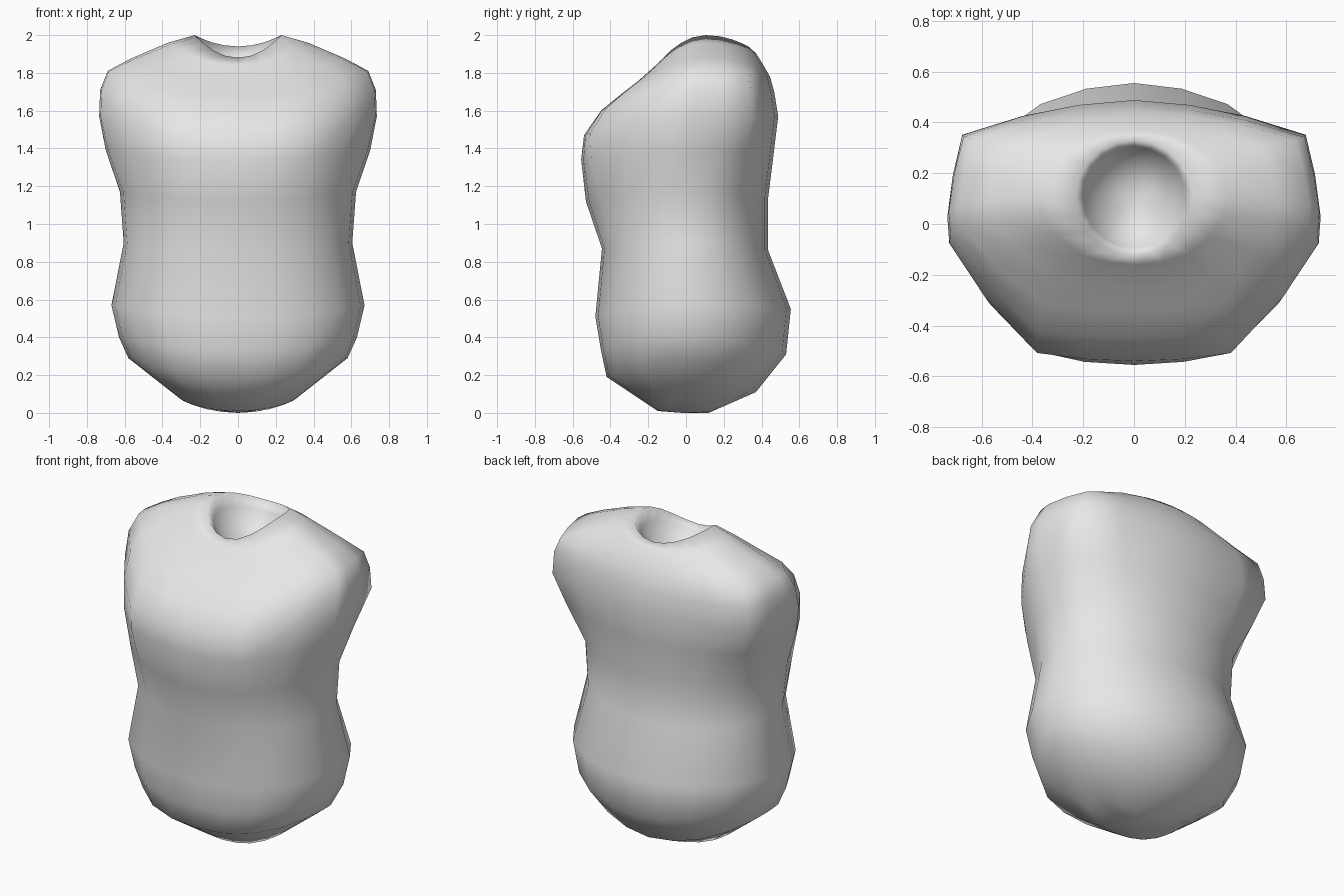
import bpy, bmesh, math

if "Cube" in bpy.data.objects:
    bpy.data.objects.remove(bpy.data.objects["Cube"])

# Half cross-sections running from front centre round the side to back centre
HIP = [(0, -1), (.3, -.97), (.58, -.86), (.82, -.62), (.97, -.25), (1, .05),
       (.95, .35), (.8, .63), (.55, .85), (.28, .96), (0, 1)]
CHEST = [(0, -1), (.26, -.985), (.52, -.94), (.8, -.53), (.99, -.14), (1, .06),
         (.97, .4), (.92, .72), (.6, .87), (.3, .96), (0, 1)]
ROUND = [(math.sin(math.pi * i / 10), -math.cos(math.pi * i / 10)) for i in range(11)]


def blend(a, b, t):
    return [(p[0] + (q[0] - p[0]) * t, p[1] + (q[1] - p[1]) * t) for p, q in zip(a, b)]


def add_ring(bm, profile, zf, zs, zb, yf, yb, w, ys):
    """Closed mirrored ring with its own front, side and back heights."""
    half = []
    for u, v in profile:
        y_end, z_end = (yf, zf) if v < 0 else (yb, zb)
        half.append((w * u, ys + (y_end - ys) * abs(v), zs + (z_end - zs) * v * v))
    left = [(-x, y, z) for x, y, z in reversed(half[1:-1])]
    return [bm.verts.new(c) for c in half + left]


def bridge(bm, low, high):
    n = len(low)
    for i in range(n):
        j = (i + 1) % n
        bm.faces.new((low[i], low[j], high[j], high[i]))


def cap(bm, ring, co):
    tip = bm.verts.new(co)
    for i in range(len(ring)):
        bm.faces.new((ring[i], ring[(i + 1) % len(ring)], tip))


MID = blend(HIP, CHEST, .55)
COLLAR = blend(CHEST, ROUND, .35)
COLLAR2 = blend(CHEST, ROUND, .75)

bm = bmesh.new()
# profile, front/side/back height, front y, back y, half width, side y
rings = [add_ring(bm, *r) for r in (
    # pelvis and belly
    (HIP, .01, .07, .0, -.15, .12, .30, 0),
    (HIP, .19, .29, .11, -.42, .37, .58, 0),
    (HIP, .33, .40, .31, -.45, .53, .63, 0),
    (HIP, .51, .57, .55, -.48, .555, .67, 0),
    # waist
    (HIP, .87, .90, .86, -.445, .435, .605, 0),
    (HIP, 1.12, 1.17, 1.14, -.53, .435, .625, 0),
    # chest and shoulders
    (MID, 1.34, 1.39, 1.38, -.555, .465, .70, 0),
    (CHEST, 1.47, 1.57, 1.57, -.54, .488, .735, 0),
    (CHEST, 1.60, 1.71, 1.70, -.45, .467, .73, .02),
    (CHEST, 1.69, 1.81, 1.78, -.34, .445, .69, .05),
    (COLLAR, 1.76, 1.875, 1.84, -.25, .41, .57, .08),
    (COLLAR2, 1.84, 1.96, 1.905, -.16, .37, .37, .1),
    # neck rim and the hollow socket inside it
    (ROUND, 1.88, 2.0, 1.94, -.12, .33, .23, .105),
    (ROUND, 1.84, 1.92, 1.88, -.095, .305, .20, .105),
    (ROUND, 1.79, 1.83, 1.81, -.04, .25, .145, .105),
    (ROUND, 1.765, 1.78, 1.77, .03, .18, .075, .105))]
for low, high in zip(rings, rings[1:]):
    bridge(bm, low, high)
cap(bm, rings[0], (0, -.02, 0))
cap(bm, rings[-1], (0, .105, 1.76))
bmesh.ops.recalc_face_normals(bm, faces=bm.faces)
for f in bm.faces:
    f.smooth = True

mesh = bpy.data.meshes.new("torso")
bm.to_mesh(mesh)
bm.free()
torso = bpy.data.objects.new("torso", mesh)
bpy.context.collection.objects.link(torso)

grey = bpy.data.materials.new("light grey")
grey.diffuse_color = (.8, .8, .8, 1)
grey.use_nodes = True
grey.node_tree.nodes["Principled BSDF"].inputs["Base Color"].default_value = grey.diffuse_color
mesh.materials.append(grey)
